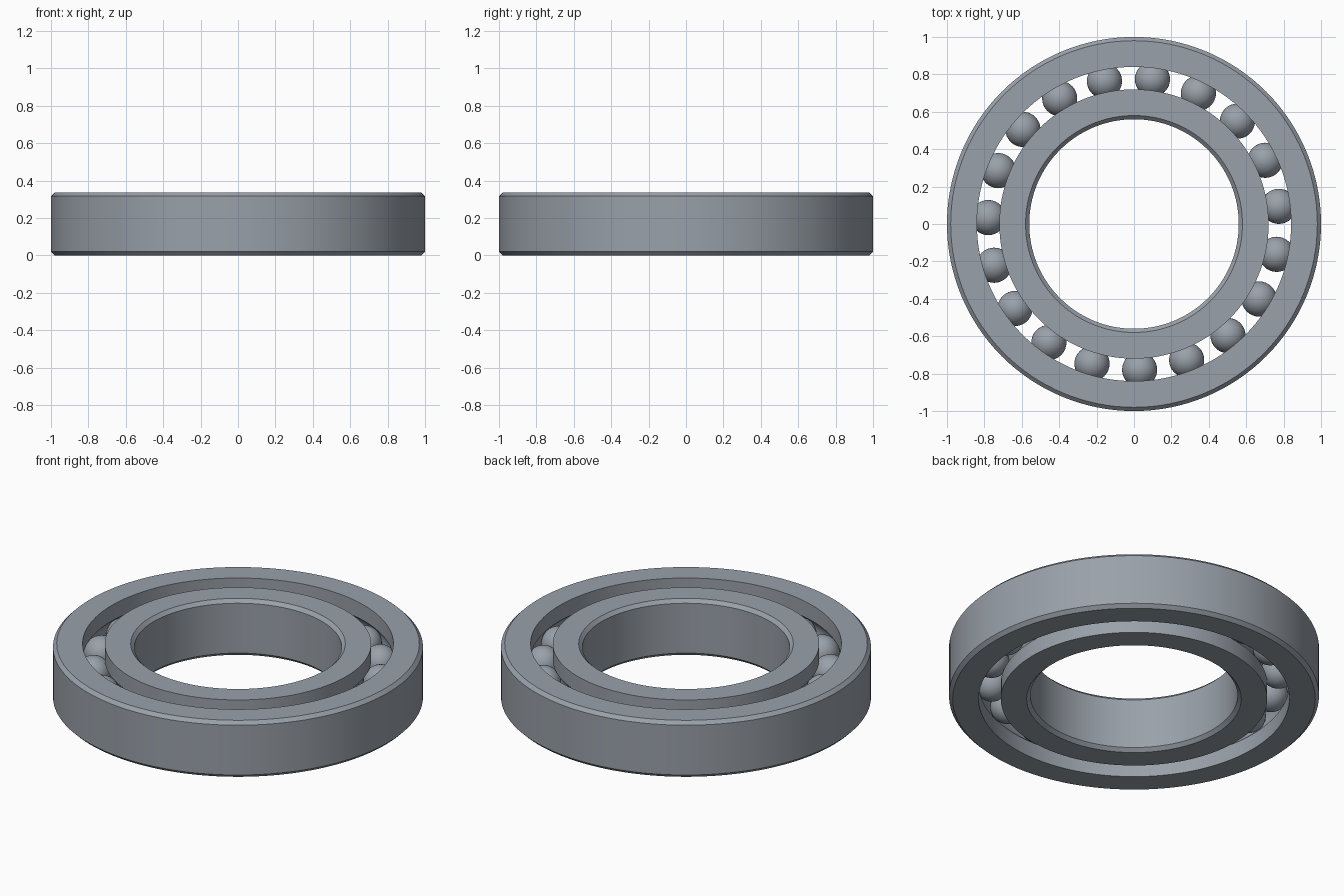
import bpy, bmesh, math
from mathutils import Matrix

if "Cube" in bpy.data.objects:
    bpy.data.objects.remove(bpy.data.objects["Cube"], do_unlink=True)

HEIGHT = 0.337
MID = HEIGHT / 2
CHAMFER = 0.02
PITCH = 0.78        # radius of the circle of ball centres
BALL = 0.094
BALL_COUNT = 19
PHASE = math.radians(6.95)

steel = bpy.data.materials.new("steel grey")
steel.use_nodes = True
colour = (0.32, 0.355, 0.40, 1)
steel.diffuse_color = colour
steel.node_tree.nodes["Principled BSDF"].inputs["Base Color"].default_value = colour


def finish(name, bm, angle=25):
    """Turn a bmesh into a smooth-shaded steel object."""
    mesh = bpy.data.meshes.new(name)
    bm.to_mesh(mesh)
    bm.free()
    mesh.materials.append(steel)
    obj = bpy.data.objects.new(name, mesh)
    bpy.context.collection.objects.link(obj)
    bpy.ops.object.select_all(action="DESELECT")
    obj.select_set(True)
    bpy.context.view_layer.objects.active = obj
    bpy.ops.object.shade_smooth_by_angle(angle=math.radians(angle))
    return obj


def race(name, plain_r, groove_r, steps=128):
    """Ring with a chamfered wall at plain_r and a ball groove in the wall at groove_r."""
    side = 1 if plain_r > groove_r else -1
    inset = plain_r - side * CHAMFER
    profile = [(groove_r, HEIGHT), (inset, HEIGHT), (plain_r, HEIGHT - CHAMFER),
               (plain_r, CHAMFER), (inset, 0), (groove_r, 0)]
    # Groove arc, concentric with the balls
    radius = BALL + 0.002
    half = math.acos(abs(groove_r - PITCH) / radius)
    for i in range(13):
        a = half * (i / 6 - 1)
        profile.append((PITCH + side * radius * math.cos(a), MID + radius * math.sin(a)))

    bm = bmesh.new()
    verts = [bm.verts.new((r, 0, z)) for r, z in profile]
    edges = [bm.edges.new((v, verts[i - 1])) for i, v in enumerate(verts)]
    bmesh.ops.spin(bm, geom=verts + edges, cent=(0, 0, 0), axis=(0, 0, 1),
                   angle=math.tau, steps=steps)
    bmesh.ops.remove_doubles(bm, verts=bm.verts, dist=0.0001)
    bmesh.ops.recalc_face_normals(bm, faces=bm.faces)
    return finish(name, bm)


# Outer and inner rings
race("outer_ring", 1.0, 0.84)
race("inner_ring", 0.56, 0.72)

# Balls around the pitch circle
for i in range(BALL_COUNT):
    a = PHASE + math.tau * i / BALL_COUNT
    place = Matrix.Translation((PITCH * math.cos(a), PITCH * math.sin(a), MID))
    bm = bmesh.new()
    bmesh.ops.create_uvsphere(bm, u_segments=32, v_segments=20, radius=BALL, matrix=place)
    finish(f"ball_{i + 1}", bm, 60)
